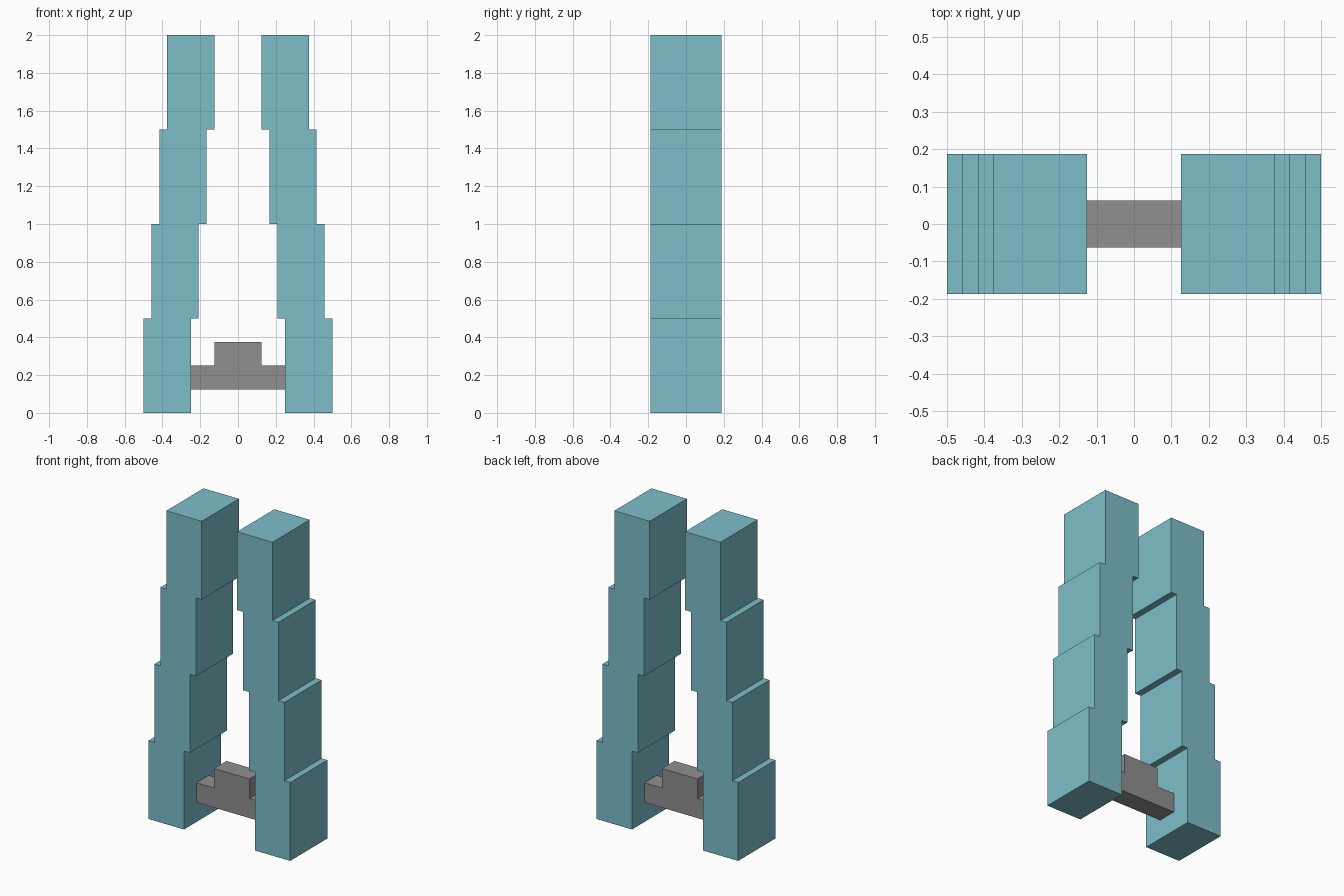
import bpy
import bmesh

cube = bpy.data.objects.get("Cube")
if cube:
    bpy.data.objects.remove(cube, do_unlink=True)


def make_material(name, color):
    mat = bpy.data.materials.new(name)
    mat.use_nodes = True
    mat.diffuse_color = color
    mat.node_tree.nodes["Principled BSDF"].inputs["Base Color"].default_value = color
    return mat


def extrude_profile(name, profile, depth, mat):
    """Extrude an (x, z) outline along y, centred on y = 0."""
    bm = bmesh.new()
    face = bm.faces.new([bm.verts.new((x, -depth / 2, z)) for x, z in profile])
    result = bmesh.ops.extrude_face_region(bm, geom=[face])
    moved = [g for g in result["geom"] if isinstance(g, bmesh.types.BMVert)]
    bmesh.ops.translate(bm, verts=moved, vec=(0, depth, 0))
    bmesh.ops.recalc_face_normals(bm, faces=bm.faces)
    mesh = bpy.data.meshes.new(name)
    bm.to_mesh(mesh)
    bm.free()
    mesh.materials.append(mat)
    obj = bpy.data.objects.new(name, mesh)
    bpy.context.collection.objects.link(obj)
    return obj


teal = make_material("pale teal", (0.205, 0.52, 0.584, 1))
grey = make_material("mid grey", (0.279, 0.279, 0.279, 1))

# Stepped towers: four equal tiers, each shifted inward from the one below
TIERS, TIER_HEIGHT, WIDTH, STEP = 4, 0.5, 0.25, 0.125 / 3
outer, inner = [], []
for i in range(TIERS):
    edge = 0.5 - i * STEP
    for z in (i * TIER_HEIGHT, (i + 1) * TIER_HEIGHT):
        outer.append((edge, z))
        inner.append((edge - WIDTH, z))
tower = outer + inner[::-1]

for name, side in (("left_tower", 1), ("right_tower", -1)):
    extrude_profile(name, [(side * x, z) for x, z in tower], 0.375, teal)

# Low bridge with a raised centre block
half = [(0.25, 0.125), (0.25, 0.25), (0.125, 0.25), (0.125, 0.375)]
bridge = half + [(-x, z) for x, z in reversed(half)]
extrude_profile("bridge", bridge, 0.125, grey)
